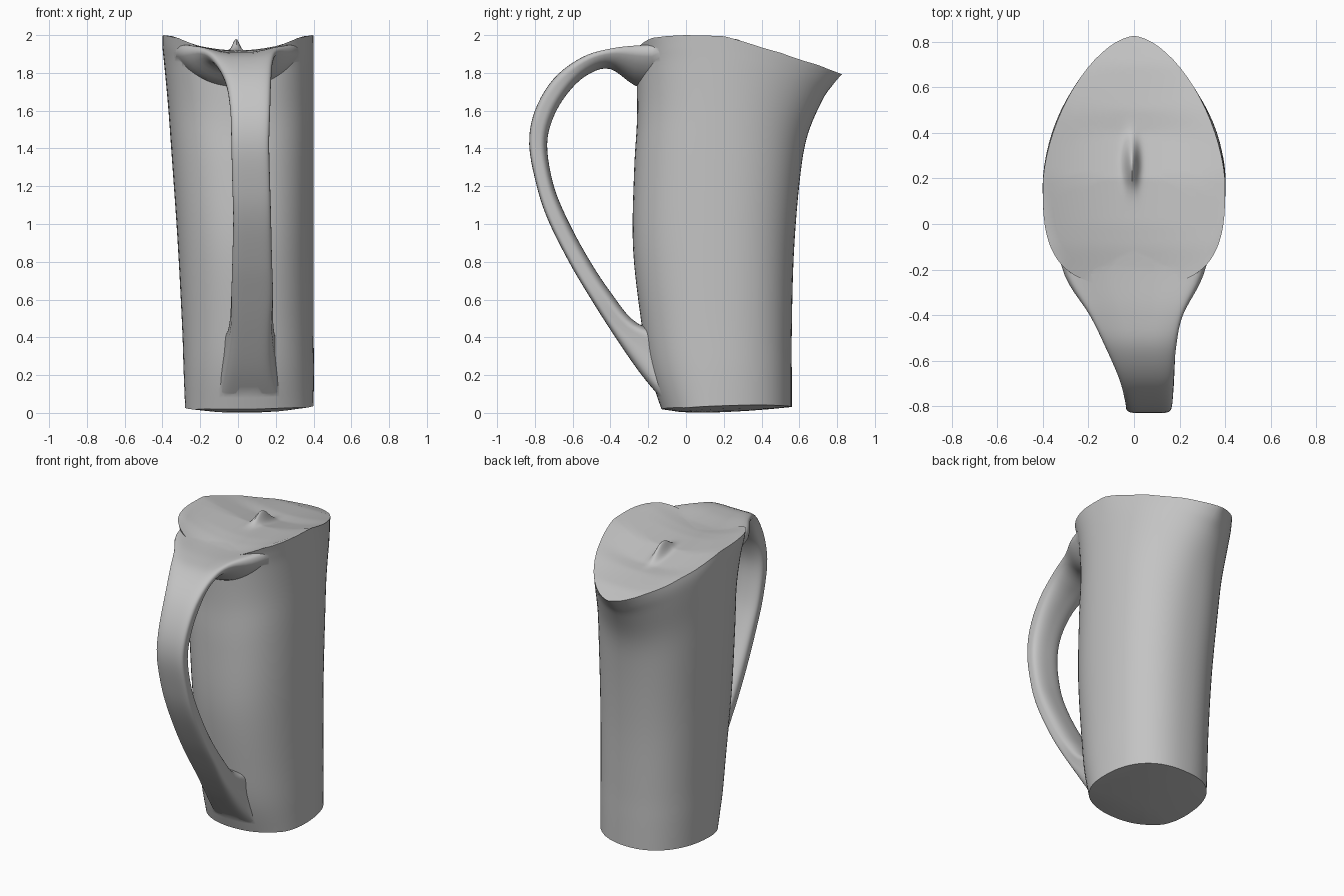
import bpy, bmesh, math
from mathutils import Vector

cube = bpy.data.objects.get("Cube")
if cube:
    bpy.data.objects.remove(cube)

SEG = 72


def spline(rows, steps):
    """Catmull-Rom interpolation through rows of numbers."""
    out = []
    for i in range(len(rows) - 1):
        a, b, c, d = (Vector(rows[min(max(k, 0), len(rows) - 1)])
                      for k in range(i - 1, i + 3))
        for s in range(steps):
            t = s / steps
            out.append(0.5 * (2 * b + (c - a) * t + (2 * a - 5 * b + 4 * c - d) * t ** 2
                              + (3 * b - a - 3 * c + d) * t ** 3))
    return out + [Vector(rows[-1])]


def lookup(table, v):
    for (a, p), (b, q) in zip(table, table[1:]):
        if v <= b:
            return p + (q - p) * max(0, (v - a) / (b - a))
    return table[-1][1]


def power(v, n):
    return math.copysign(abs(v) ** (2 / n), v)


def loft(name, rings, material):
    """Skin closed rings of equal length and cap both ends."""
    bm = bmesh.new()
    loops = [[bm.verts.new(p) for p in ring] for ring in rings]
    for lo, hi in zip(loops, loops[1:]):
        for k in range(SEG):
            j = (k + 1) % SEG
            bm.faces.new((lo[k], lo[j], hi[j], hi[k]))
    bm.faces.new(loops[0][::-1])
    bm.faces.new(loops[-1])
    bmesh.ops.recalc_face_normals(bm, faces=bm.faces)
    mesh = bpy.data.meshes.new(name)
    bm.to_mesh(mesh)
    bm.free()
    mesh.materials.append(material)
    obj = bpy.data.objects.new(name, mesh)
    bpy.context.collection.objects.link(obj)
    return obj


grey = bpy.data.materials.new("plain grey")
grey.use_nodes = True
grey.diffuse_color = (0.55, 0.55, 0.55, 1)
grey.node_tree.nodes["Principled BSDF"].inputs["Base Color"].default_value = (0.55, 0.55, 0.55, 1)

# Top surface: a shallow trough that falls towards the spout
EDGE = [(-0.3, 1.97), (-0.1, 1.995), (0, 2), (0.2, 1.995), (0.5, 1.93), (0.7, 1.86), (0.83, 1.79)]
WIDTH = [(-0.4, 0.2), (-0.2, 0.31), (0, 0.38), (0.2, 0.4)]


def top_height(x, y):
    u = min(1, abs(x) / lookup(WIDTH, y))
    dip = 0.08 * (1 - min(1, max(0, (y - 0.4) / 0.42)))
    return lookup(EDGE, y) - dip * (1 - u * u)


def bottom_height(x, y):
    return 0.25 * (x - 0.03) ** 2 + 0.1 * max(0, y) ** 2 + max(0, -y) * 0.15


# Jug body rows: height fraction, centre x, half width, back y, front y, front and back roundness
BODY = [(0, 0.06, 0.34, -0.13, 0.56, 2.3, 2.3),
        (0.1, 0.057, 0.345, -0.19, 0.56, 2.3, 2.3),
        (0.22, 0.052, 0.348, -0.23, 0.56, 2.3, 2.3),
        (0.45, 0.04, 0.36, -0.28, 0.57, 2.3, 2.3),
        (0.67, 0.025, 0.375, -0.275, 0.60, 2.3, 2.3),
        (0.81, 0.015, 0.385, -0.26, 0.64, 2.2, 2.3),
        (0.92, 0.005, 0.395, -0.26, 0.72, 2.0, 2.5),
        (0.97, 0, 0.4, -0.26, 0.78, 1.8, 2.8),
        (1, 0, 0.4, -0.27, 0.825, 1.65, 3)]
MID = 0.17


def outline(row):
    _, cx, hw, back, front, nf, nb = row
    pts = []
    for k in range(SEG):
        a = 2 * math.pi * k / SEG
        n, reach = (nf, front - MID) if math.sin(a) >= 0 else (nb, MID - back)
        pts.append((cx + hw * power(math.cos(a), n), MID + reach * power(math.sin(a), n)))
    return pts


rim = outline(BODY[-1])
rings = []
foot = outline(BODY[0])
for s in (0.05, 0.35, 0.7):
    flat = [(0.06 + (x - 0.06) * s, 0.2 + (y - 0.2) * s) for x, y in foot]
    rings.append([(x, y, bottom_height(x, y)) for x, y in flat])
for row in spline(BODY, 5):
    ring = []
    for (x, y), r, f in zip(outline(row), rim, foot):
        low = bottom_height(*f)
        ring.append((x, y, low + row[0] * (top_height(*r) - low)))
    rings.append(ring)

# Closed top with a small fin rising from its middle
FX, FY = -0.01, 0.27
for i in range(1, 30):
    s = (1 - i / 30) ** 1.6
    ring = []
    for x, y in rim:
        x, y = FX + (x - FX) * s, FY + (y - FY) * s
        fin = 0.078 * math.exp(-((x - FX) / 0.028) ** 2 - ((y - FY) / 0.09) ** 2)
        ring.append((x, y, top_height(x, y) + fin))
    rings.append(ring)
body = loft("jug_body", rings, grey)

# Handle rows: outer y z, inner y z, centre x, outer and inner half width, trough depth
HANDLE = [(-0.11, 0.05, 0.1, 0.12, 0.06, 0.18, 0.14, 0),
          (-0.25, 0.22, 0, 0.4, 0.06, 0.14, 0.16, 0),
          (-0.40, 0.44, -0.25, 0.47, 0.07, 0.11, 0.13, 0),
          (-0.52, 0.63, -0.40, 0.64, 0.075, 0.11, 0.11, 0),
          (-0.62, 0.80, -0.53, 0.84, 0.075, 0.105, 0.1, 0),
          (-0.73, 1.02, -0.64, 1.05, 0.075, 0.1, 0.1, 0),
          (-0.79, 1.20, -0.705, 1.22, 0.07, 0.1, 0.1, 0),
          (-0.83, 1.42, -0.735, 1.42, 0.065, 0.1, 0.1, 0),
          (-0.80, 1.60, -0.70, 1.57, 0.065, 0.105, 0.1, 0),
          (-0.70, 1.77, -0.62, 1.70, 0.055, 0.12, 0.11, 0),
          (-0.55, 1.89, -0.52, 1.79, 0.03, 0.155, 0.12, 0.01),
          (-0.40, 1.945, -0.40, 1.82, 0.01, 0.205, 0.14, 0.04),
          (-0.22, 1.98, -0.24, 1.72, 0, 0.305, 0.17, 0.075),
          (0, 1.985, 0, 1.70, 0, 0.36, 0.2, 0.08)]
rings = []
for oy, oz, iy, iz, cx, wo, wi, dip in spline(HANDLE, 5):
    ring = []
    for k in range(SEG):
        a = 2 * math.pi * (k + 0.5) / SEG
        n = 5 if math.sin(a) > 0 else 2.6
        u, v = power(math.cos(a), n), power(math.sin(a), n)
        t = (v + 1) / 2
        w = wi + (wo - wi) * min(1, t * 1.5)
        z = iz + (oz - iz) * t - dip * (1 - u * u) * max(0, v)
        ring.append((cx + u * w, iy + (oy - iy) * t, z))
    rings.append(ring)
handle = loft("handle", rings, grey)

# Fuse the handle into the body
join = body.modifiers.new("join_handle", "BOOLEAN")
join.operation = "UNION"
join.solver = "EXACT"
join.object = handle
bpy.ops.object.select_all(action="DESELECT")
body.select_set(True)
bpy.context.view_layer.objects.active = body
bpy.ops.object.modifier_apply(modifier=join.name)
bpy.data.objects.remove(handle)
bpy.ops.object.shade_smooth_by_angle(angle=math.radians(38))
body.name = "jug"
